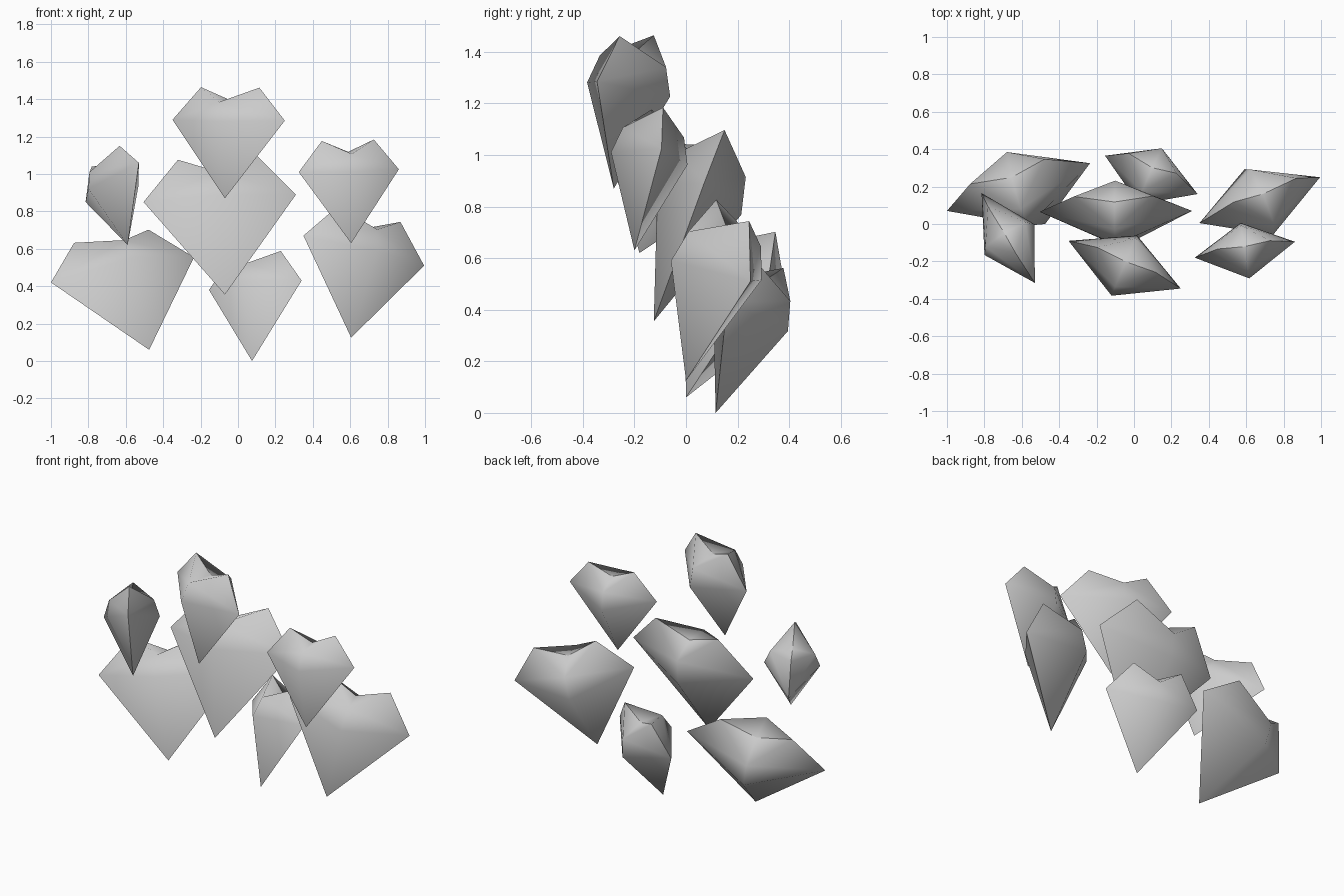
import bpy
import bmesh
from mathutils import Vector

cube = bpy.data.objects.get("Cube")
if cube:
    bpy.data.objects.remove(cube, do_unlink=True)

# One plain grey for every heart
grey = bpy.data.materials.new("stone grey")
grey.use_nodes = True
colour = (0.6, 0.6, 0.6, 1)
grey.diffuse_color = colour
grey.node_tree.nodes["Principled BSDF"].inputs["Base Color"].default_value = colour

# Half outline of a heart: (sideways, up) as fractions of half width and tip length
TIP, SIDE, LOBE, NOTCH = (0, -1), (1, 0), (0.52, 0.42), (0, 0.26)
# Central ridge on each face: (up, share of the depth)
RIDGE_LOW, RIDGE_HIGH = (-0.08, 1), (0.18, 0.8)


def make_heart(name, right, left, tip, depth):
    """Build a faceted heart from its two widest corners, its tip and its half depth."""
    right, left, tip = Vector(right), Vector(left), Vector(tip)
    centre = (left + right) / 2
    across = (left - right) / 2
    up = centre - tip
    out = up.cross(across).normalized() * depth
    bm = bmesh.new()

    def vert(u, v, n=0):
        return bm.verts.new(centre + across * u + up * v + out * n)

    # Flat outline, mirrored left and right
    bottom, notch = vert(*TIP), vert(*NOTCH)
    halves = [(vert(s * SIDE[0], SIDE[1]), vert(s * LOBE[0], LOBE[1])) for s in (1, -1)]
    outline = {bottom, notch, *halves[0], *halves[1]}

    # Front and back faces rising to the ridge
    for face_side in (1, -1):
        low = vert(0, RIDGE_LOW[0], face_side * RIDGE_LOW[1])
        high = vert(0, RIDGE_HIGH[0], face_side * RIDGE_HIGH[1])
        for side, lobe in halves:
            bm.faces.new((bottom, side, low))
            bm.faces.new((side, lobe, high, low))
            bm.faces.new((lobe, notch, high))

    bmesh.ops.recalc_face_normals(bm, faces=bm.faces[:])
    # Soft ridges, crisp rim
    for face in bm.faces:
        face.smooth = True
    for edge in bm.edges:
        edge.smooth = not all(v in outline for v in edge.verts)

    mesh = bpy.data.meshes.new(name)
    bm.to_mesh(mesh)
    bm.free()
    mesh.materials.append(grey)
    heart = bpy.data.objects.new(name, mesh)
    bpy.context.collection.objects.link(heart)
    return heart


# The scattered cluster of hearts
make_heart("top_heart", (-.35, -.09, 1.29), (.25, -.345, 1.285), (-.07, -.28, .87), .177)
make_heart("centre_heart", (-.505, .065, .85), (.31, .07, .89), (-.07, -.125, .355), .173)
make_heart("upper_left_heart", (.325, -.18, 1.01), (.86, -.095, 1.025), (.605, -.2, .63), .152)
make_heart("upper_right_heart", (-.815, .165, .85), (-.53, -.315, 1.06), (-.59, -.18, .62), .157)
make_heart("lower_left_heart", (.35, .005, .67), (.995, .25, .51), (.605, 0, .125), .195)
make_heart("lower_right_heart", (-1, .07, .42), (-.235, .325, .555), (-.475, 0, .06), .22)
make_heart("bottom_heart", (-.155, .365, .38), (.34, .16, .43), (.075, .115, 0), .168)
